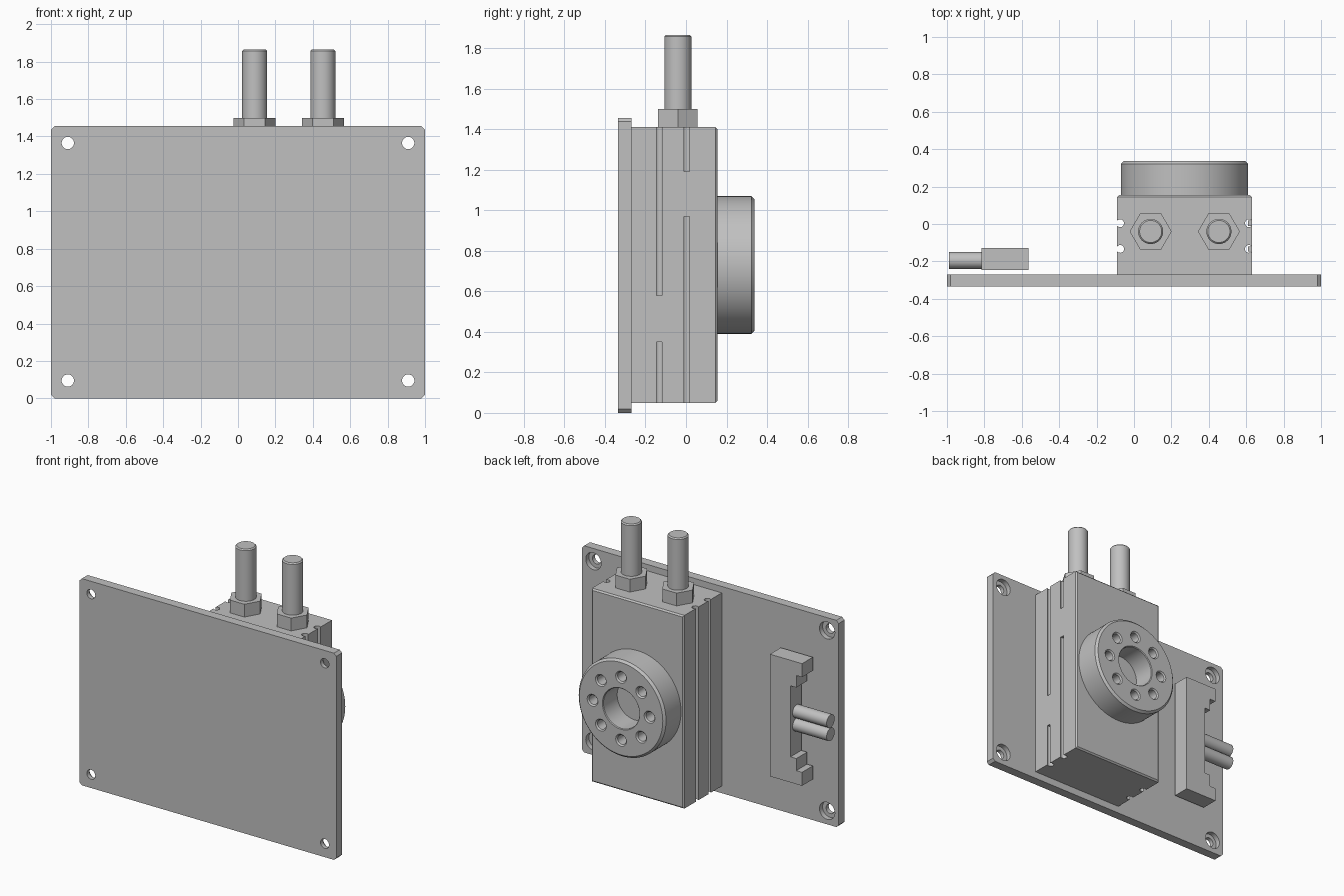
import bpy, bmesh
from math import pi, cos, sin, acos, radians
from mathutils import Matrix, Vector

if "Cube" in bpy.data.objects:
    bpy.data.objects.remove(bpy.data.objects["Cube"])

GREY = (0.53, 0.53, 0.53, 1)
metal = bpy.data.materials.new("plain grey")
metal.use_nodes = True
metal.diffuse_color = GREY
metal.node_tree.nodes["Principled BSDF"].inputs["Base Color"].default_value = GREY

# Axis helpers: turn a shape built along +z
ALONG_Z = Matrix()
ALONG_Y = Matrix.Rotation(-pi / 2, 4, 'X')
ALONG_MINUS_X = Matrix.Rotation(-pi / 2, 4, 'Y')


def finish(name, bm):
    bmesh.ops.recalc_face_normals(bm, faces=bm.faces)
    mesh = bpy.data.meshes.new(name)
    bm.to_mesh(mesh)
    bm.free()
    mesh.materials.append(metal)
    obj = bpy.data.objects.new(name, mesh)
    bpy.context.collection.objects.link(obj)
    return obj


def extrude(name, outline, depth, place, bevel=None, width=0.0):
    """Extrude a 2D outline; optionally bevel the edges picked by a rule."""
    bm = bmesh.new()
    face = bm.faces.new([bm.verts.new((u, v, 0)) for u, v in outline])
    side = bmesh.ops.extrude_face_region(bm, geom=[face])["geom"]
    moved = [g for g in side if isinstance(g, bmesh.types.BMVert)]
    bmesh.ops.translate(bm, verts=moved, vec=(0, 0, depth))
    bm.transform(place)
    bmesh.ops.recalc_face_normals(bm, faces=bm.faces)
    if bevel:
        edges = [e for e in bm.edges if bevel(e)]
        bmesh.ops.bevel(bm, geom=edges, offset=width, segments=1, affect='EDGES')
    return finish(name, bm)


def lathe(name, profile, centre, axis=ALONG_Z, segs=48):
    """Turn (radius, height) points around an axis."""
    bm = bmesh.new()
    rings = []
    for r, h in profile:
        count = segs if r else 1
        rings.append([bm.verts.new((r * cos(2 * pi * i / segs), r * sin(2 * pi * i / segs), h))
                      for i in range(count)])
    for a, b in zip(rings, rings[1:]):
        for i in range(segs):
            j = (i + 1) % segs
            corners = [a[i % len(a)], a[j % len(a)], b[j % len(b)], b[i % len(b)]]
            bm.faces.new(list(dict.fromkeys(corners)))
    bm.transform(Matrix.Translation(centre) @ axis)
    return finish(name, bm)


def cut(obj, cutter):
    mod = obj.modifiers.new("hole", 'BOOLEAN')
    mod.operation = 'DIFFERENCE'
    mod.solver = 'EXACT'
    mod.object = cutter
    with bpy.context.temp_override(object=obj, active_object=obj):
        bpy.ops.object.modifier_apply(modifier=mod.name)
    bpy.data.objects.remove(cutter)


def box_outline(x0, x1, y0, y1):
    return [(x0, y0), (x1, y0), (x1, y1), (x0, y1)]


parts = []

# Mounting plate with clipped corners and four counterbored holes
plate = extrude("mounting_plate", box_outline(-1, 1, -1.455, 0), 0.065,
                Matrix.Translation((0, -0.335, 0)) @ ALONG_Y,
                lambda e: abs(e.verts[0].co.y - e.verts[1].co.y) > 0.05, 0.018)
for x in (-0.91, 0.91):
    for z in (0.095, 1.365):
        bore = [(0, -0.1), (0.033, -0.1), (0.033, 0.03), (0.06, 0.03), (0.06, 0.1), (0, 0.1)]
        cut(plate, lathe("hole_cutter", bore, (x, -0.335, z), ALONG_Y, 32))
parts.append(plate)

# Main body: extruded block with two round grooves down each side
MID, HALF = 0.27, 0.36
GROOVES = (-0.133, 0.004)
RADIUS, INSET = 0.021, 0.016
opening = acos(INSET / RADIUS)


def groove(y):
    sweep = 2 * pi - 2 * opening
    return [(HALF - INSET + RADIUS * cos(-opening - sweep * i / 16),
             y + RADIUS * sin(-opening - sweep * i / 16)) for i in range(17)]


half = [(HALF, -0.27)] + [p for y in GROOVES for p in groove(y)] + [(HALF, 0.155)]
outline = [(MID + x, y) for x, y in half] + [(MID - x, y) for x, y in reversed(half)]
parts.append(extrude("body", outline, 1.36, Matrix.Translation((0, 0, 0.05)),
                     lambda e: all(v.co.y > 0.15 for v in e.verts), 0.01))

# Sensor inserts set flush in the left grooves
for i, (y, z0, z1) in enumerate([(GROOVES[0], 0.35, 0.58), (GROOVES[1], 0.97, 1.19)]):
    parts.append(extrude(f"groove_insert_{i + 1}",
                         box_outline(MID + HALF - 0.02, MID + HALF, y - 0.0135, y + 0.0135),
                         z1 - z0, Matrix.Translation((0, 0, z0))))

# Round output flange with centre bore and a ring of bolt holes
FLANGE = Vector((MID, 0.15, 0.73))
flange = lathe("flange", [(0, 0), (0.34, 0), (0.34, 0.172), (0.325, 0.187), (0.145, 0.187),
                          (0.14, 0.182), (0.14, 0.03), (0, 0.03)], FLANGE, ALONG_Y, 96)
for i in range(8):
    offset = Vector((cos(i * pi / 4), 0, sin(i * pi / 4))) * 0.222
    drill = [(0, 0.06), (0.033, 0.06), (0.033, 0.178), (0.042, 0.187), (0.042, 0.25), (0, 0.25)]
    cut(flange, lathe("bolt_cutter", drill, FLANGE + offset, ALONG_Y, 24))
parts.append(flange)

# Two shock absorber studs with hex nuts on top
for side, x in (("right", 0.089), ("left", 0.454)):
    parts.append(lathe(f"{side}_nut", [(0, 0), (0.112, 0), (0.112, 0.09), (0, 0.09)],
                       (x, -0.04, 1.41), ALONG_Z, 6))
    parts.append(lathe(f"{side}_stud", [(0, 0), (0.067, 0), (0.067, 0.357), (0.059, 0.365), (0, 0.365)],
                       (x, -0.04, 1.5), ALONG_Z))

# Stepped bracket beside the body, symmetric about its middle height
lower = [(-0.565, -0.43), (-0.815, -0.43), (-0.815, -0.335), (-0.77, -0.335),
         (-0.77, -0.25), (-0.725, -0.25)]
bracket = lower + [(x, -z) for x, z in reversed(lower)]
parts.append(extrude("side_bracket", bracket, 0.12,
                     Matrix.Translation((0, -0.247, 0.73)) @ ALONG_Y))

# Pair of cables leaving the bracket
for name, z in (("upper_cable", 0.777), ("lower_cable", 0.683)):
    parts.append(lathe(name, [(0, 0), (0.045, 0), (0.045, 0.27), (0, 0.27)],
                       (-0.72, -0.195, z), ALONG_MINUS_X, 32))

# Smooth the round surfaces, keep the edges crisp
bpy.ops.object.select_all(action='DESELECT')
for obj in parts:
    obj.select_set(True)
bpy.context.view_layer.objects.active = parts[0]
bpy.ops.object.shade_smooth_by_angle(angle=radians(30))
